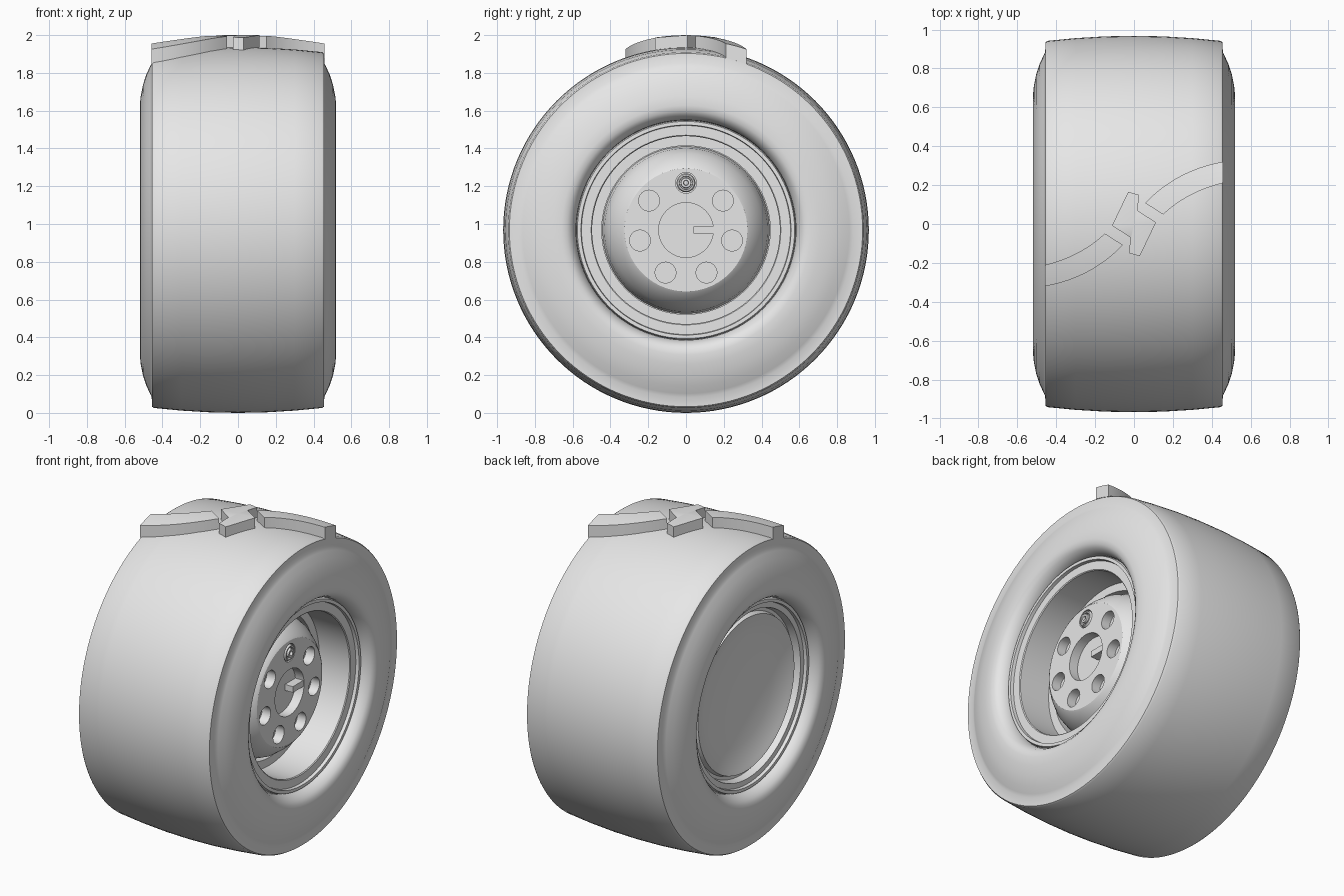
import bpy, bmesh, math
from mathutils import Vector

if "Cube" in bpy.data.objects:
    bpy.data.objects.remove(bpy.data.objects["Cube"])

CZ = 0.968  # axle height
grey = bpy.data.materials.new("light grey")
grey.diffuse_color = (0.8, 0.8, 0.8, 1)
grey.use_nodes = True
grey.node_tree.nodes["Principled BSDF"].inputs["Base Color"].default_value = grey.diffuse_color


def finish(name, bm, loc=(0, 0, CZ)):
    bmesh.ops.remove_doubles(bm, verts=bm.verts, dist=1e-5)
    bmesh.ops.recalc_face_normals(bm, faces=bm.faces)
    me = bpy.data.meshes.new(name)
    bm.to_mesh(me)
    bm.free()
    me.materials.append(grey)
    ob = bpy.data.objects.new(name, me)
    ob.location = loc
    bpy.context.collection.objects.link(ob)
    return ob


def smooth(ob, deg=30):
    bpy.ops.object.select_all(action='DESELECT')
    ob.select_set(True)
    bpy.context.view_layer.objects.active = ob
    bpy.ops.object.shade_smooth_by_angle(angle=math.radians(deg))


def lathe(name, profile, n=128, closed=False, loc=(0, 0, CZ)):
    """Spin (x, radius) points around the x axis."""
    bm = bmesh.new()
    rings = []
    for x, r in profile:
        if r < 1e-6:
            rings.append([bm.verts.new((x, 0, 0))] * n)
        else:
            rings.append([bm.verts.new((x, r * math.cos(a), r * math.sin(a)))
                          for a in (2 * math.pi * i / n for i in range(n))])
    pairs = list(zip(rings, rings[1:])) + ([(rings[-1], rings[0])] if closed else [])
    for a, b in pairs:
        for i in range(n):
            j = (i + 1) % n
            bm.faces.new(list(dict.fromkeys((a[i], a[j], b[j], b[i]))))
    return finish(name, bm, loc)


# Tyre: crowned tread, square shoulder, bulging sidewall
half = [(0, .968), (.15, .965), (.3, .956), (.445, .942), (.455, .935), (.457, .885),
        (.466, .865), (.485, .825), (.503, .77), (.515, .71), (.52, .66), (.515, .63),
        (.50, .608), (.475, .592), (.45, .583), (.38, .578), (.38, .54)]
tyre = lathe("tyre", half + [(-x, r) for x, r in reversed(half[1:])], closed=True)
smooth(tyre)

# Rim: stepped barrel and domed hub on the right, shallow dish on the left
rim = lathe("rim", [
    (.36, 0), (.36, .325), (.352, .337), (.32, .368), (.27, .405), (.2, .432), (.12, .442),
    (.12, .446), (.22, .446), (.22, .497), (.43, .497), (.435, .502), (.435, .553),
    (.455, .556), (.455, .575), (.44, .581), (.2, .581),
    (-.2, .581), (-.44, .581), (-.455, .575), (-.455, .556), (-.435, .553), (-.435, .52),
    (-.39, .51), (-.39, .49), (-.42, .48), (-.41, .455), (-.365, .34), (-.365, 0)])

# Hub recesses: seven round holes and a central bore
PITCH = .25
spots = [(PITCH * math.cos(a), PITCH * math.sin(a))
         for a in (math.pi / 2 + 2 * math.pi * k / 7 for k in range(7))]
for y, z, r, depth in [(y, z, .055, .06) for y, z in spots] + [(0, 0, .145, .06)]:
    cutter = lathe("hole_cutter", [(.36 - depth, 0), (.36 - depth, r), (.5, r), (.5, 0)],
                   48, loc=(0, y, CZ + z))
    mod = rim.modifiers.new("hole", 'BOOLEAN')
    mod.operation, mod.object, mod.solver = 'DIFFERENCE', cutter, 'EXACT'
    bpy.ops.object.select_all(action='DESELECT')
    rim.select_set(True)
    bpy.context.view_layer.objects.active = rim
    bpy.ops.object.modifier_apply(modifier=mod.name)
    bpy.data.objects.remove(cutter)
smooth(rim)

# Valve fitting in the top hole
valve = lathe("valve", [(.29, 0), (.29, .05), (.355, .05), (.365, .044), (.365, .036), (.35, .034),
                        (.35, .028), (.372, .026), (.372, .014), (.355, .012), (.355, 0)],
              24, loc=(0, 0, CZ + PITCH))
smooth(valve)

# Key in the central bore
bm = bmesh.new()
bmesh.ops.create_cube(bm, size=1)
for v in bm.verts:
    v.co = Vector((.325 + v.co.x * .06, .093 + v.co.y * .106, v.co.z * .038))
finish("bore_key", bm)


def lift(x, y, r0):
    """Point above (x, y) on a cylinder following the tread."""
    return (x, y, math.sqrt(r0 * r0 - y * y))


def top_radius(x):
    return 1.032 - .022 * (x / .455) ** 2


def curve(a, m, b, t):
    """Quadratic curve through a, m, b."""
    return (Vector(a) * (1 - t) * (1 - 2 * t) + Vector(m) * 4 * t * (1 - t)
            + Vector(b) * t * (2 * t - 1))


# Curved raised bands, one each side of the emblem
for name, s in (("right_band", 1), ("left_band", -1)):
    bm = bmesh.new()
    N, M = 16, 4
    top, low = [], []
    for i in range(N + 1):
        t = i / N
        p = curve((.057, .108), (.24, .247), (.459, .32), t)
        q = curve((.15, .049), (.29, .148), (.459, .211), t)
        row = [p.lerp(q, j / M) * s for j in range(M + 1)]
        top.append([bm.verts.new(lift(c.x, c.y, top_radius(c.x))) for c in row])
        low.append([bm.verts.new(lift(c.x, c.y, .935)) for c in row])
    for i in range(N):
        for j in range(M):
            for g in (top, low):
                bm.faces.new((g[i][j], g[i + 1][j], g[i + 1][j + 1], g[i][j + 1]))
        for j in (0, M):
            bm.faces.new((top[i][j], top[i + 1][j], low[i + 1][j], low[i][j]))
    for i in (0, N):
        for j in range(M):
            bm.faces.new((top[i][j], top[i][j + 1], low[i][j + 1], low[i][j]))
    smooth(finish(name, bm))

# Angular central emblem, symmetric by a half turn
side = [(-.03, .165), (.026, .15), (.018, .07), (.113, .008)]
outline = side + [(-x, -y) for x, y in side]
bm = bmesh.new()
top = [bm.verts.new(lift(x, y, 1.032)) for x, y in outline]
low = [bm.verts.new(lift(x, y, .94)) for x, y in outline]
ct, cl = bm.verts.new((0, 0, 1.032)), bm.verts.new((0, 0, .94))
for i in range(len(outline)):
    j = (i + 1) % len(outline)
    bm.faces.new((top[i], top[j], ct))
    bm.faces.new((low[i], low[j], cl))
    bm.faces.new((top[i], top[j], low[j], low[i]))
smooth(finish("emblem", bm))
